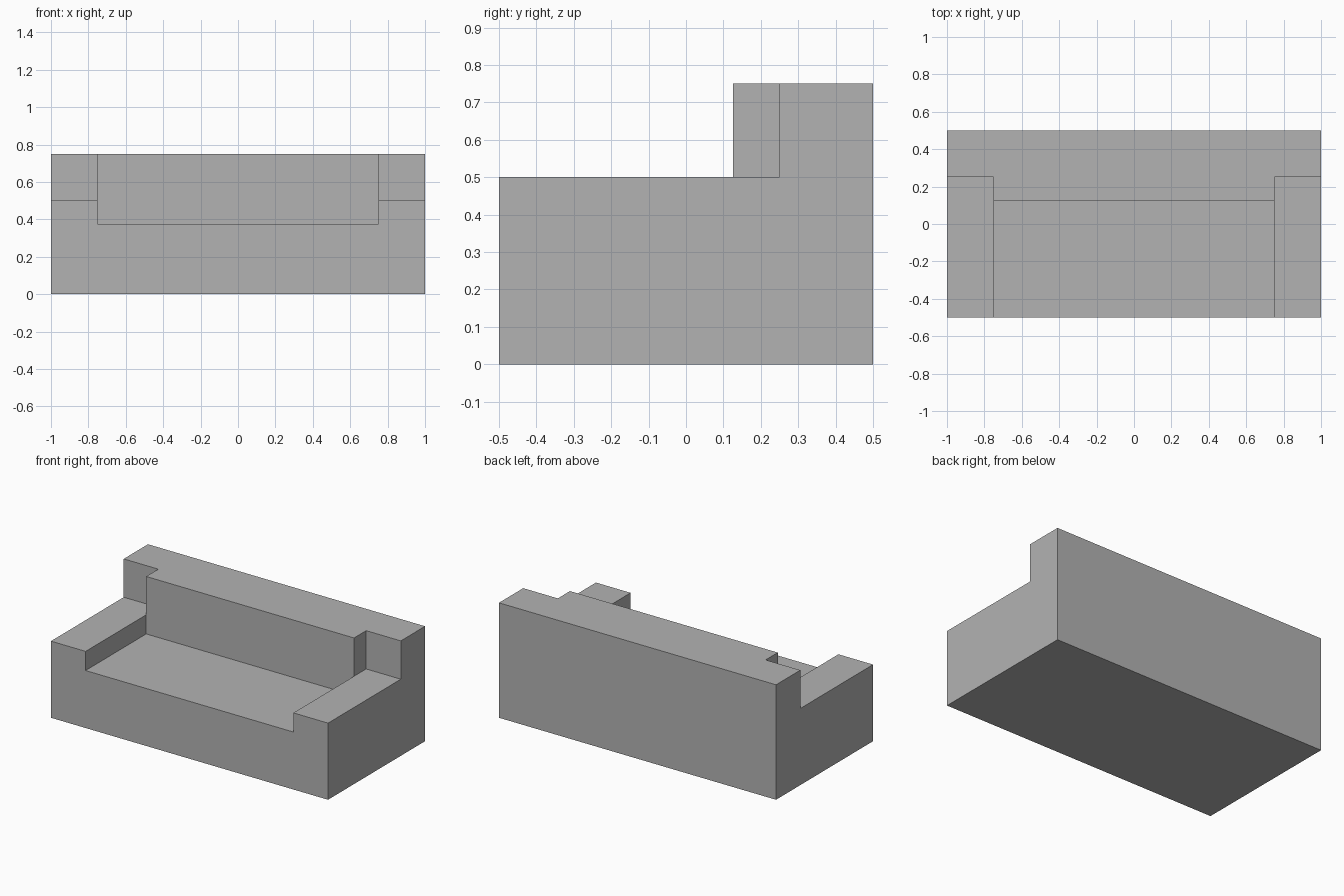
import bpy, bmesh, math
from mathutils import Vector

if "Cube" in bpy.data.objects:
    bpy.data.objects.remove(bpy.data.objects["Cube"])

# Break lines of the sofa: arms, backrest depth, seat / arm / back heights
CUTS = ([-1, -0.75, 0.75, 1], [-0.5, 0.125, 0.25, 0.5], [0, 0.375, 0.5, 0.75])


def solid(i, j, k):
    """True where the sofa block is filled."""
    if not all(0 <= n < 3 for n in (i, j, k)):
        return False
    seat_base = k == 0
    armrest = k == 1 and i != 1
    backrest = j == 2 or (j == 1 and i == 1)   # middle steps forward as a cushion
    return seat_base or armrest or backrest


bm = bmesh.new()


def add_side(cell, axis, side):
    """Add the outer face of a cell on one side of an axis."""
    u, v = (axis + 1) % 3, (axis + 2) % 3
    corners = []
    for du, dv in ((0, 0), (1, 0), (1, 1), (0, 1)):
        p = Vector()
        p[axis] = CUTS[axis][cell[axis] + side]
        p[u] = CUTS[u][cell[u] + du]
        p[v] = CUTS[v][cell[v] + dv]
        corners.append(bm.verts.new(p))
    bm.faces.new(corners if side else corners[::-1])


# Skin the filled cells as one closed body
for n in range(27):
    cell = (n % 3, n // 3 % 3, n // 9)
    if not solid(*cell):
        continue
    for axis in range(3):
        for side in (0, 1):
            neighbour = list(cell)
            neighbour[axis] += 2 * side - 1
            if not solid(*neighbour):
                add_side(cell, axis, side)

# Weld, then merge the flat faces
bmesh.ops.remove_doubles(bm, verts=bm.verts, dist=1e-4)
bmesh.ops.dissolve_limit(bm, angle_limit=math.radians(1), verts=bm.verts, edges=bm.edges)
bmesh.ops.recalc_face_normals(bm, faces=bm.faces)

mesh = bpy.data.meshes.new("sofa_body")
bm.to_mesh(mesh)
bm.free()

# Plain grey upholstery
grey = bpy.data.materials.new("light_grey")
grey.diffuse_color = (0.45, 0.45, 0.45, 1)
grey.use_nodes = True
grey.node_tree.nodes["Principled BSDF"].inputs["Base Color"].default_value = grey.diffuse_color
mesh.materials.append(grey)

sofa = bpy.data.objects.new("sofa_body", mesh)
bpy.context.collection.objects.link(sofa)
